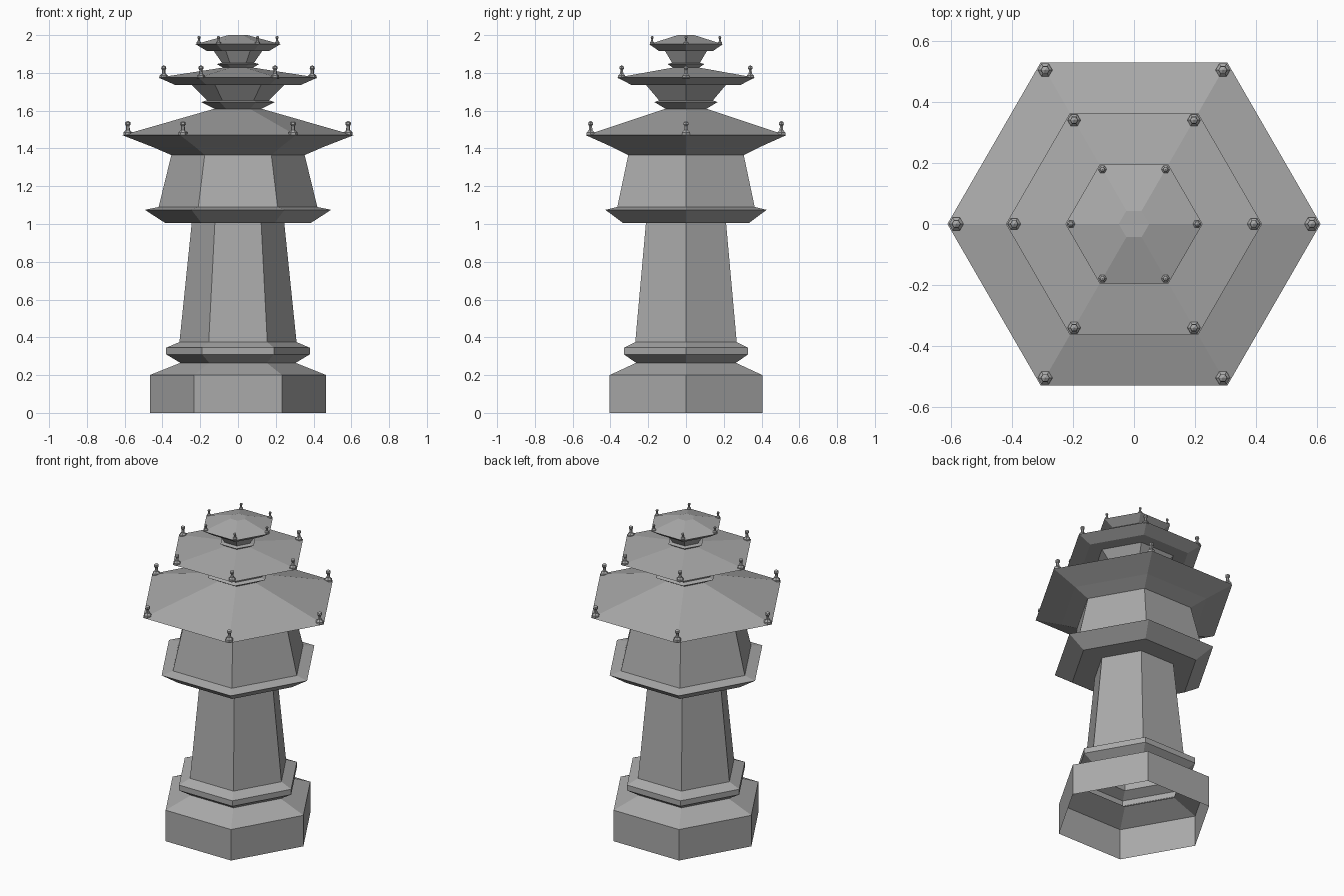
import bpy
import bmesh
import math
from mathutils import Vector

cube = bpy.data.objects.get("Cube")
if cube:
    bpy.data.objects.remove(cube, do_unlink=True)

# One stone colour for the whole tower
stone = bpy.data.materials.new("grey_stone")
stone.use_nodes = True
colour = (0.4, 0.4, 0.4, 1.0)
stone.diffuse_color = colour
stone.node_tree.nodes["Principled BSDF"].inputs["Base Color"].default_value = colour


def lathe(bm, profile, centre=(0, 0, 0), sides=6, scale=1.0):
    """Sweep a (radius, height) profile round a vertical axis; zero radius makes a tip."""
    rings = []
    for radius, height in profile:
        count = sides if radius > 0 else 1
        rings.append([bm.verts.new(Vector(centre) + scale * Vector((
            radius * math.cos(math.tau * i / sides),
            radius * math.sin(math.tau * i / sides), height)))
            for i in range(count)])
    for low, high in zip(rings, rings[1:]):
        for i in range(sides):
            j = (i + 1) % sides
            if len(high) == 1:
                bm.faces.new((low[i], low[j], high[0]))
            else:
                bm.faces.new((low[i], low[j], high[j], high[i]))
    return rings


def finish(name, bm):
    mesh = bpy.data.meshes.new(name)
    bm.to_mesh(mesh)
    bm.free()
    mesh.materials.append(stone)
    obj = bpy.data.objects.new(name, mesh)
    bpy.context.collection.objects.link(obj)


def hexagon_part(name, profile, capped=False):
    bm = bmesh.new()
    rings = lathe(bm, profile)
    if capped:
        bm.faces.new(rings[-1])
    finish(name, bm)


# Tower, from the hollow foundation up to the gallery room
hexagon_part("foundation", [(0.467, 0), (0.467, 0.2), (0.305, 0.265)])
hexagon_part("base_moulding", [(0.305, 0.265), (0.38, 0.31), (0.38, 0.345), (0.31, 0.375)])
hexagon_part("shaft", [(0.31, 0.375), (0.245, 1.005)])
hexagon_part("gallery_ledge", [(0.245, 1.005), (0.385, 1.005), (0.493, 1.075), (0.42, 1.09)])
hexagon_part("gallery_room", [(0.42, 1.09), (0.353, 1.365)])
hexagon_part("lower_roof", [(0.353, 1.365), (0.45, 1.407), (0.612, 1.47), (0.125, 1.61)])

# Middle tier
hexagon_part("middle_collar", [(0.125, 1.61), (0.193, 1.645), (0.165, 1.655)])
hexagon_part("middle_neck", [(0.165, 1.655), (0.245, 1.737)])
hexagon_part("middle_roof", [(0.245, 1.737), (0.335, 1.737), (0.42, 1.775), (0.08, 1.828)])

# Top tier
hexagon_part("upper_collar", [(0.08, 1.828), (0.113, 1.847), (0.085, 1.853)])
hexagon_part("upper_neck", [(0.085, 1.853), (0.128, 1.916)])
hexagon_part("upper_roof", [(0.128, 1.916), (0.165, 1.916), (0.225, 1.952), (0.05, 2.0)], True)

# Small posts with pointed knobs on the roof corners
post = [(0.024, -0.008), (0.024, 0.008), (0.011, 0.02), (0.009, 0.042),
        (0.015, 0.05), (0.014, 0.061), (0, 0.07)]
for name, reach, height, scale in (("lower", 0.583, 1.477, 1.0),
                                   ("middle", 0.393, 1.778, 0.9),
                                   ("upper", 0.207, 1.956, 0.58)):
    bm = bmesh.new()
    for k in range(6):
        turn = math.tau * k / 6
        lathe(bm, post, (reach * math.cos(turn), reach * math.sin(turn), height), 6, scale)
    finish(name + "_roof_finials", bm)
